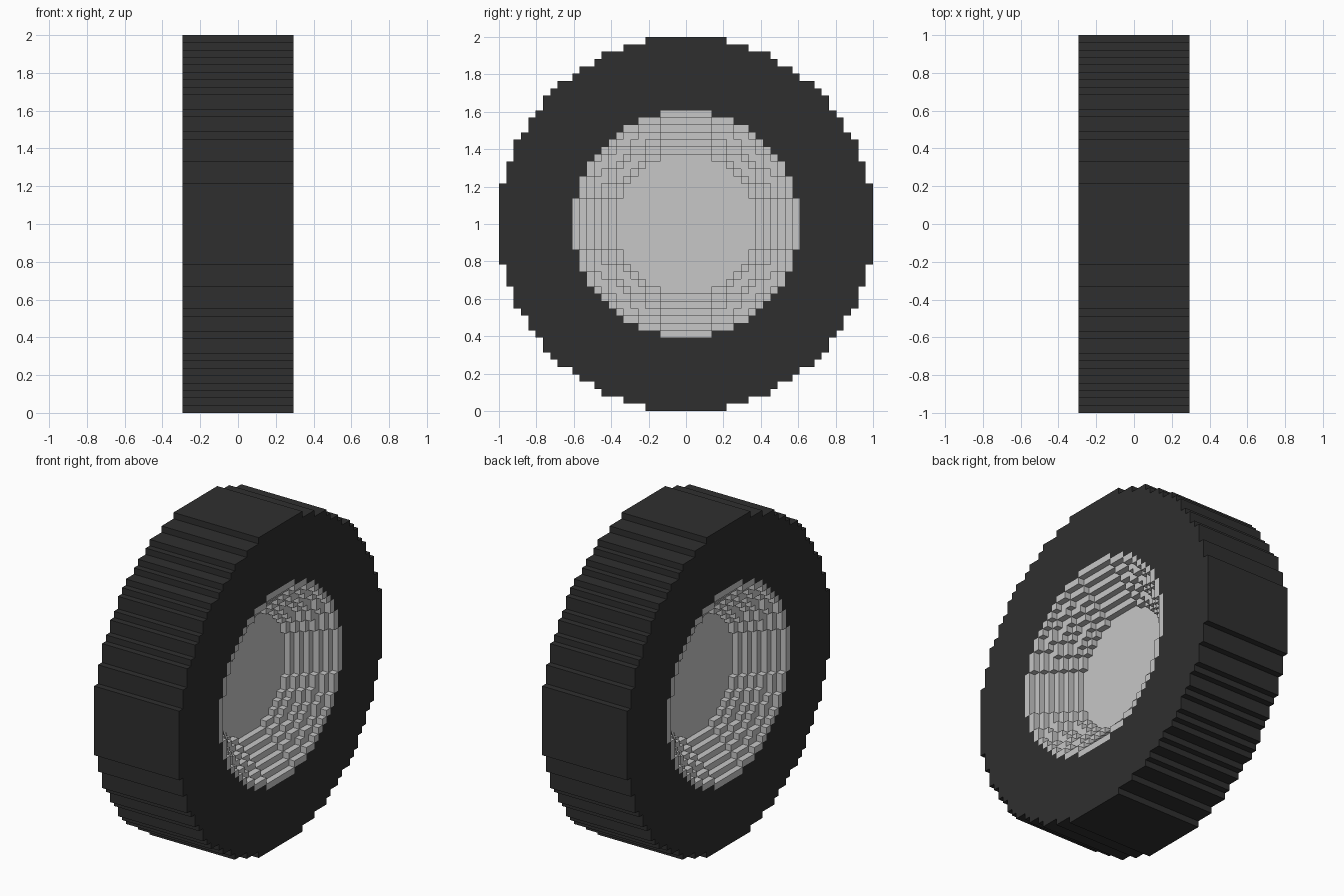
import bpy, bmesh, math

cube = bpy.data.objects.get("Cube")
if cube:
    bpy.data.objects.remove(cube)

V = 2 / 51            # size of one block
HALF_WIDTH = 7.5      # half of the wheel width, in blocks
TYRE_R, HUB_R = 25.5, 15.5
STEPS = 6             # stepped rings in each dish


def material(name, rgb):
    m = bpy.data.materials.new(name)
    m.use_nodes = True
    m.diffuse_color = (*rgb, 1)
    bsdf = m.node_tree.nodes["Principled BSDF"]
    bsdf.inputs["Base Color"].default_value = (*rgb, 1)
    bsdf.inputs["Roughness"].default_value = 0.8
    return m


def half(r, row):
    """Half-width of a row of blocks in a disc of radius r."""
    d = r * r - row * row
    return math.floor(math.sqrt(d)) + 0.5 if d >= 0 else 0


def outline(r):
    """Stepped circle, counter-clockwise in (y, z)."""
    n = int(r)
    side = []
    for row in range(-n, n + 1):
        for z in (row - 0.5, row + 0.5):
            p = (half(r, row), z)
            if not side or side[-1] != p:
                side.append(p)
    return side + [(-y, z) for y, z in reversed(side)]


def face(bm, pts, flip):
    verts = [bm.verts.new((x * V, y * V, z * V + 1)) for x, y, z in pts]
    bm.faces.new(verts[::-1] if flip else verts)


def wall(bm, r, x0, x1, inward=False):
    """Stepped cylinder wall from x0 to x1, with x0 below x1."""
    pts = outline(r)
    for (ay, az), (by, bz) in zip(pts, pts[1:] + pts[:1]):
        face(bm, [(x0, ay, az), (x0, by, bz), (x1, by, bz), (x1, ay, az)], inward)


def cap(bm, x, r_out, r_in=0):
    """Flat stepped ring or disc facing away from the centre plane."""
    n = int(r_out)
    for row in range(-n, n + 1):
        a = half(r_out, row)
        b = half(r_in, row) if r_in else 0
        spans = [(-a, -b), (b, a)] if b else [(-a, a)]
        for y0, y1 in spans:
            if y1 > y0:
                face(bm, [(x, y0, row - 0.5), (x, y1, row - 0.5),
                          (x, y1, row + 0.5), (x, y0, row + 0.5)], x < 0)


def finish(bm, name, mat):
    bmesh.ops.remove_doubles(bm, verts=bm.verts, dist=V * 0.01)
    mesh = bpy.data.meshes.new(name)
    bm.to_mesh(mesh)
    bm.free()
    mesh.materials.append(mat)
    bpy.context.collection.objects.link(bpy.data.objects.new(name, mesh))


rubber = material("dark rubber", (0.028, 0.028, 0.028))
metal = material("light grey metal", (0.57, 0.57, 0.57))

# Tyre: stepped tread and flat sidewalls
bm = bmesh.new()
wall(bm, TYRE_R, -HALF_WIDTH, HALF_WIDTH)
for s in (-1, 1):
    cap(bm, s * HALF_WIDTH, TYRE_R, HUB_R)
finish(bm, "tyre", rubber)

# Hub: flush lip, then rings stepping in to a flat disc on both sides
bm = bmesh.new()
for s in (-1, 1):
    for k in range(STEPS):
        x, r = HALF_WIDTH - k, HUB_R - k
        cap(bm, s * x, r, r - 1)
        wall(bm, r - 1, min(s * x, s * (x - 1)), max(s * x, s * (x - 1)), True)
    cap(bm, s * (HALF_WIDTH - STEPS), HUB_R - STEPS)
finish(bm, "hub", metal)
